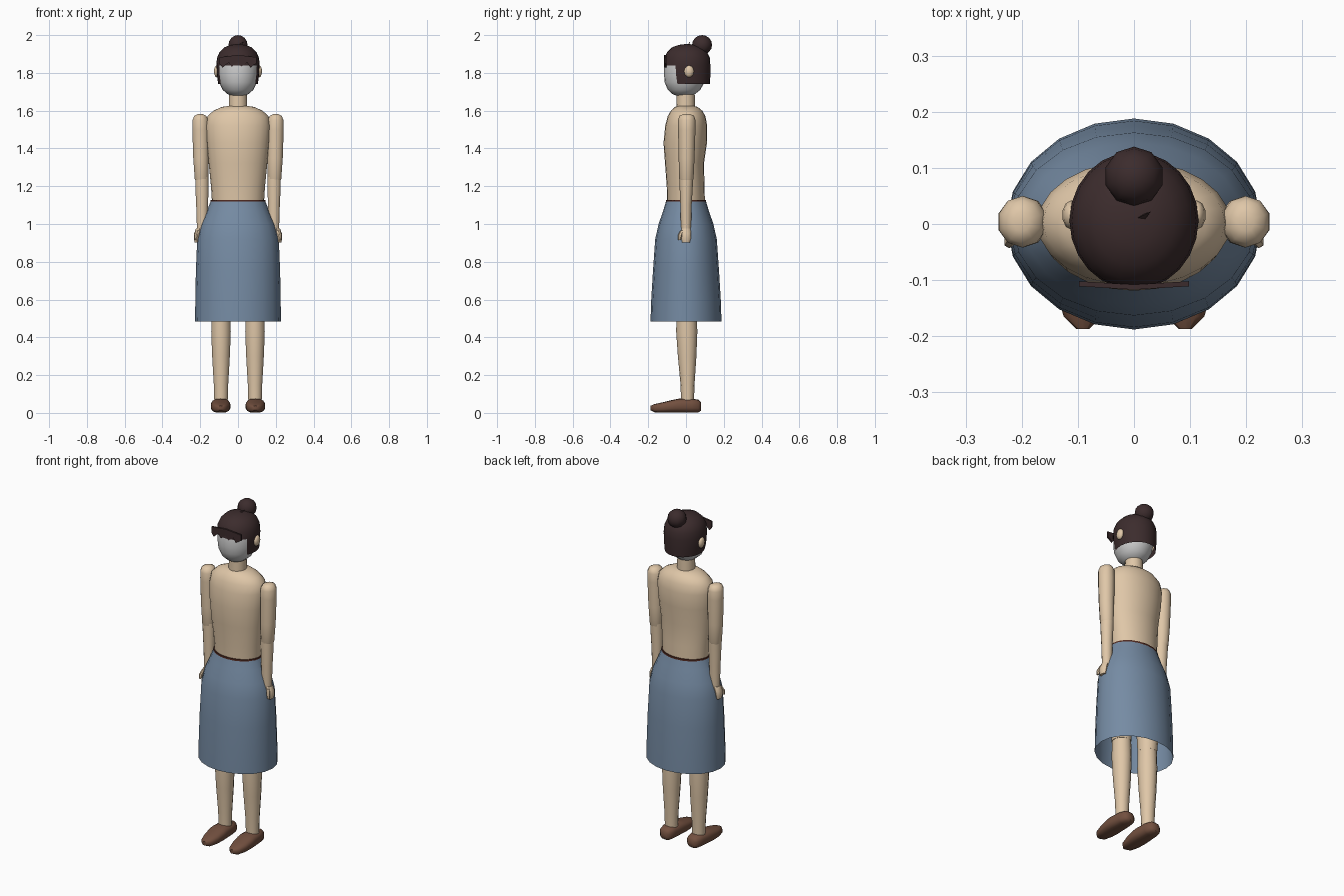
import bpy, bmesh, math
from mathutils import Vector

cube = bpy.data.objects.get("Cube")
if cube:
    bpy.data.objects.remove(cube, do_unlink=True)


def material(name, rgb):
    mat = bpy.data.materials.new(name)
    mat.use_nodes = True
    mat.diffuse_color = (*rgb, 1)
    mat.node_tree.nodes["Principled BSDF"].inputs["Base Color"].default_value = (*rgb, 1)
    return mat


skin = material("skin", (0.74, 0.57, 0.39))
face_grey = material("face grey", (0.6, 0.6, 0.6))
hair = material("dark brown hair", (0.045, 0.025, 0.026))
blue = material("skirt blue", (0.18, 0.26, 0.37))
shoe_brown = material("shoe brown", (0.17, 0.08, 0.05))
belt_brown = material("belt brown", (0.08, 0.022, 0.014))


def finish(name, bm, mat, angle=50, outward=True):
    """Turn a bmesh into a shaded object."""
    if outward:
        bmesh.ops.recalc_face_normals(bm, faces=bm.faces)
    mesh = bpy.data.meshes.new(name)
    bm.to_mesh(mesh)
    bm.free()
    mesh.materials.append(mat)
    obj = bpy.data.objects.new(name, mesh)
    bpy.context.collection.objects.link(obj)
    bpy.ops.object.select_all(action='DESELECT')
    obj.select_set(True)
    bpy.context.view_layer.objects.active = obj
    bpy.ops.object.shade_smooth_by_angle(angle=math.radians(angle))
    return obj


def loft(rings, segments, axis='Z', power=2.0, caps=True):
    """Skin elliptical rings (position, centre a, centre b, radius a, radius b)."""
    bm = bmesh.new()
    loops = []
    for pos, ca, cb, ra, rb in rings:
        loop = []
        for i in range(segments):
            t = math.tau * i / segments
            s, c = math.sin(t), -math.cos(t)
            a = ca + ra * math.copysign(abs(s) ** (2 / power), s)
            b = cb + rb * math.copysign(abs(c) ** (2 / power), c)
            loop.append(bm.verts.new((a, b, pos) if axis == 'Z' else (a, pos, b)))
        loops.append(loop)
    for low, high in zip(loops, loops[1:]):
        for i in range(segments):
            j = (i + 1) % segments
            bm.faces.new((low[i], low[j], high[j], high[i]))
    if caps:
        bm.faces.new(loops[0])
        bm.faces.new(loops[-1])
    return bm


def ellipsoid(name, centre, radii, mat, u=12, v=8):
    bm = bmesh.new()
    bmesh.ops.create_uvsphere(bm, u_segments=u, v_segments=v, radius=1)
    bmesh.ops.scale(bm, vec=Vector(radii), verts=bm.verts)
    bmesh.ops.translate(bm, vec=Vector(centre), verts=bm.verts)
    return finish(name, bm, mat)


def limb(name, side, rings, segments, mat, **options):
    """A lofted part on one side of the body."""
    placed = [(p, side * a, b, ra, rb) for p, a, b, ra, rb in rings]
    axis = options.pop("axis", 'Z')
    return finish(name, loft(placed, segments, axis, **options), mat)


# Torso, neck, belt and open skirt
finish("torso", loft([
    (1.12, 0, 0, .138, .1), (1.2, 0, -.002, .143, .1), (1.32, 0, -.008, .155, .103),
    (1.43, 0, -.004, .166, .115), (1.52, 0, .001, .172, .111), (1.57, 0, .003, .162, .1),
    (1.6, 0, .003, .13, .083), (1.62, 0, .002, .085, .06), (1.625, 0, 0, .05, .04)], 24), skin)
finish("neck", loft([(1.59, 0, -.002, .05, .05), (1.7, 0, -.002, .048, .048)], 14), skin)
finish("belt", loft([(1.112, 0, 0, .146, .107), (1.128, 0, 0, .144, .106)], 20), belt_brown)
finish("skirt", loft([
    (.485, 0, 0, .227, .188), (.6, 0, 0, .226, .184), (.75, 0, 0, .223, .175),
    (.92, 0, 0, .216, .163), (1.0, 0, 0, .196, .145), (1.07, 0, 0, .164, .121),
    (1.12, 0, 0, .145, .106)], 20, caps=False), blue)

# Arms, hands, legs, shoes and ears
for side, word in ((1, "left"), (-1, "right")):
    limb(word + "_upper_arm", side, [
        (1.22, .193, .002, .03, .03), (1.24, .193, .002, .038, .038),
        (1.35, .196, .003, .043, .042), (1.5, .198, .004, .046, .046),
        (1.55, .199, .004, .044, .046), (1.573, .2, .004, .033, .038),
        (1.582, .2, .004, .014, .018)], 10, skin)
    limb(word + "_forearm", side, [
        (.95, .19, 0, .028, .026), (1.1, .19, 0, .033, .03),
        (1.2, .191, .001, .037, .035), (1.25, .191, .002, .037, .037)], 10, skin)
    limb(word + "_hand", side, [
        (.903, .218, 0, .012, .02), (.925, .218, 0, .016, .026),
        (.95, .214, 0, .018, .027), (.975, .203, 0, .02, .024)], 8, skin)
    limb(word + "_thumb", side, [
        (.915, .225, -.034, .007, .008), (.94, .222, -.032, .01, .011),
        (.965, .213, -.02, .01, .01)], 6, skin)
    limb(word + "_thigh", side, [
        (.53, .091, .003, .052, .054), (.75, .094, .003, .065, .066),
        (1.0, .085, .003, .07, .075)], 14, skin)
    limb(word + "_shin", side, [
        (.05, .09, .008, .036, .034), (.15, .09, .008, .039, .037),
        (.3, .09, .006, .048, .049), (.43, .09, .004, .053, .056),
        (.55, .09, .003, .05, .053)], 14, skin)
    limb(word + "_shoe", side, [
        (-.187, .091, .026, .012, .012), (-.165, .092, .025, .034, .022),
        (-.12, .092, .029, .047, .028), (-.07, .092, .035, .052, .034),
        (-.04, .092, .038, .051, .037), (.03, .091, .038, .046, .037),
        (.065, .09, .036, .038, .034), (.08, .09, .034, .022, .022)],
        14, shoe_brown, axis='Y', power=2.8)
    ellipsoid(word + "_ear", (side * .112, .016, 1.808), (.016, .026, .032), skin, 10, 6)

# Head
finish("head", loft([
    (1.677, 0, -.012, .025, .03), (1.687, 0, -.012, .054, .058), (1.71, 0, -.01, .081, .086),
    (1.75, 0, -.008, .1, .105), (1.79, 0, -.006, .106, .11), (1.85, 0, -.002, .108, .113),
    (1.9, 0, 0, .092, .095), (1.93, 0, 0, .05, .05)], 24), face_grey)

# Hair cap, cut open around the face
cap = loft([
    (1.74, 0, .012, .105, .115), (1.79, 0, .008, .112, .121), (1.84, 0, .006, .115, .123),
    (1.88, 0, .006, .111, .12), (1.91, 0, .006, .098, .106), (1.935, 0, .006, .073, .08),
    (1.948, 0, .006, .04, .045), (1.952, 0, .006, .012, .014)], 24)
opening = [f for f in cap.faces if f.calc_center_median().z < 1.84
           and (f.calc_center_median().y < -.05 or len(f.verts) > 4)]
bmesh.ops.delete(cap, geom=opening, context='FACES')
finish("hair_cap", cap, hair, outward=False)
ellipsoid("hair_bun", (0, .085, 1.948), (.053, .053, .052), hair, 10, 8)

# Jagged fringe plate across the forehead
bm = bmesh.new()
count = 12
columns = []
for i in range(count + 1):
    u = 2 * i / count - 1
    tip = (1.858, 1.834, 1.848)[i % 3] - .008 * abs(u)
    y = -.117 + .006 * abs(u)
    columns.append([bm.verts.new((.098 * u, y + dy, z))
                    for dy, z in ((0, tip), (0, 1.895 - .012 * abs(u)),
                                  (.009, 1.895 - .012 * abs(u)), (.009, tip))])
for a, b in zip(columns, columns[1:]):
    for k in range(4):
        n = (k + 1) % 4
        bm.faces.new((a[k], b[k], b[n], a[n]))
bm.faces.new(columns[0])
bm.faces.new(columns[-1])
finish("fringe", bm, hair, 30)

# Small loose strand on the crown
bm = bmesh.new()
base = [bm.verts.new(p) for p in ((-.008, .004, 1.945), (.016, .004, 1.945), (.012, .016, 1.945))]
peak = bm.verts.new((.03, .022, 1.965))
bm.faces.new(base)
for i in range(3):
    bm.faces.new((base[i], base[(i + 1) % 3], peak))
finish("loose_strand", bm, hair, 30)
